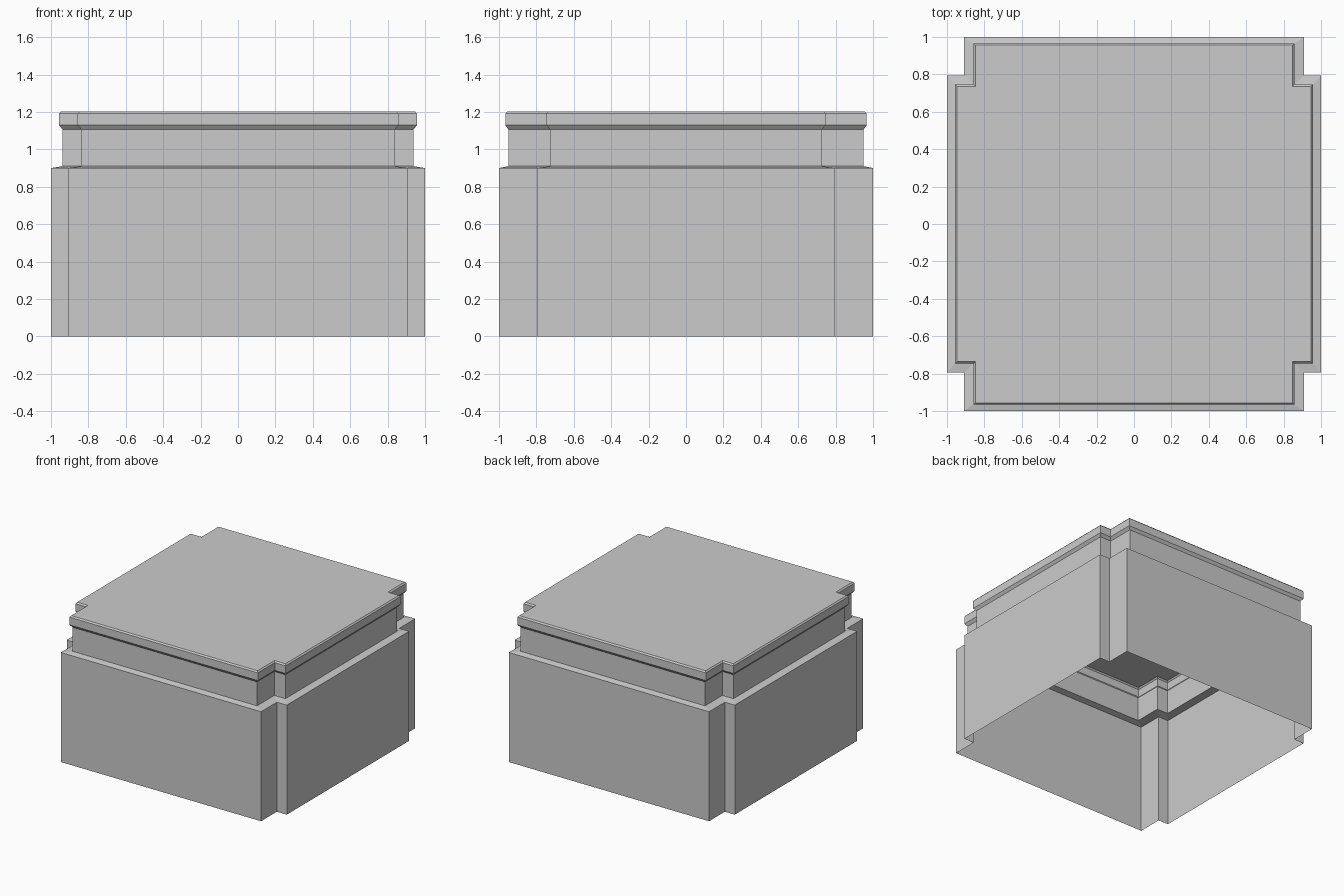
import bpy
import bmesh

if "Cube" in bpy.data.objects:
    bpy.data.objects.remove(bpy.data.objects["Cube"])


def outline(x, y, nx, ny):
    """Square with notched corners: outer half sizes x, y; notch edges nx, ny."""
    quarter = [(x, ny), (nx, ny), (nx, y)]
    pts = []
    for sx, sy in ((1, 1), (-1, 1), (-1, -1), (1, -1)):
        corner = [(sx * px, sy * py) for px, py in quarter]
        pts += corner if sx * sy > 0 else corner[::-1]
    return pts


def shell(name, levels, cap=False):
    """Loft a thin notched shell through (z, outline sizes) levels."""
    bm = bmesh.new()
    rings = [[bm.verts.new((px, py, z)) for px, py in outline(*size)]
             for z, size in levels]
    for low, high in zip(rings, rings[1:]):
        for i in range(len(low)):
            j = (i + 1) % len(low)
            bm.faces.new((low[i], low[j], high[j], high[i]))
    if cap:
        bm.faces.new(rings[-1])
    mesh = bpy.data.meshes.new(name)
    bm.to_mesh(mesh)
    bm.free()
    obj = bpy.data.objects.new(name, mesh)
    bpy.context.collection.objects.link(obj)
    return obj


BODY = (1.0, 1.0, 0.91, 0.795)
NECK = (0.939, 0.95, 0.838, 0.726)
LID = (0.956, 0.966, 0.857, 0.746)
LID_TOP = tuple(v - 0.01 for v in LID)

# Tall open-bottomed body with a gently sloping shoulder
shell("box_body", [(0, BODY), (0.90, BODY), (0.91, NECK)])

# Recessed neck under the lid
shell("neck", [(0.91, NECK), (1.107, NECK)])

# Lid with chamfered underside and slightly bevelled top edge
shell("lid", [(1.107, NECK), (1.129, LID), (1.192, LID), (1.203, LID_TOP)], cap=True)
